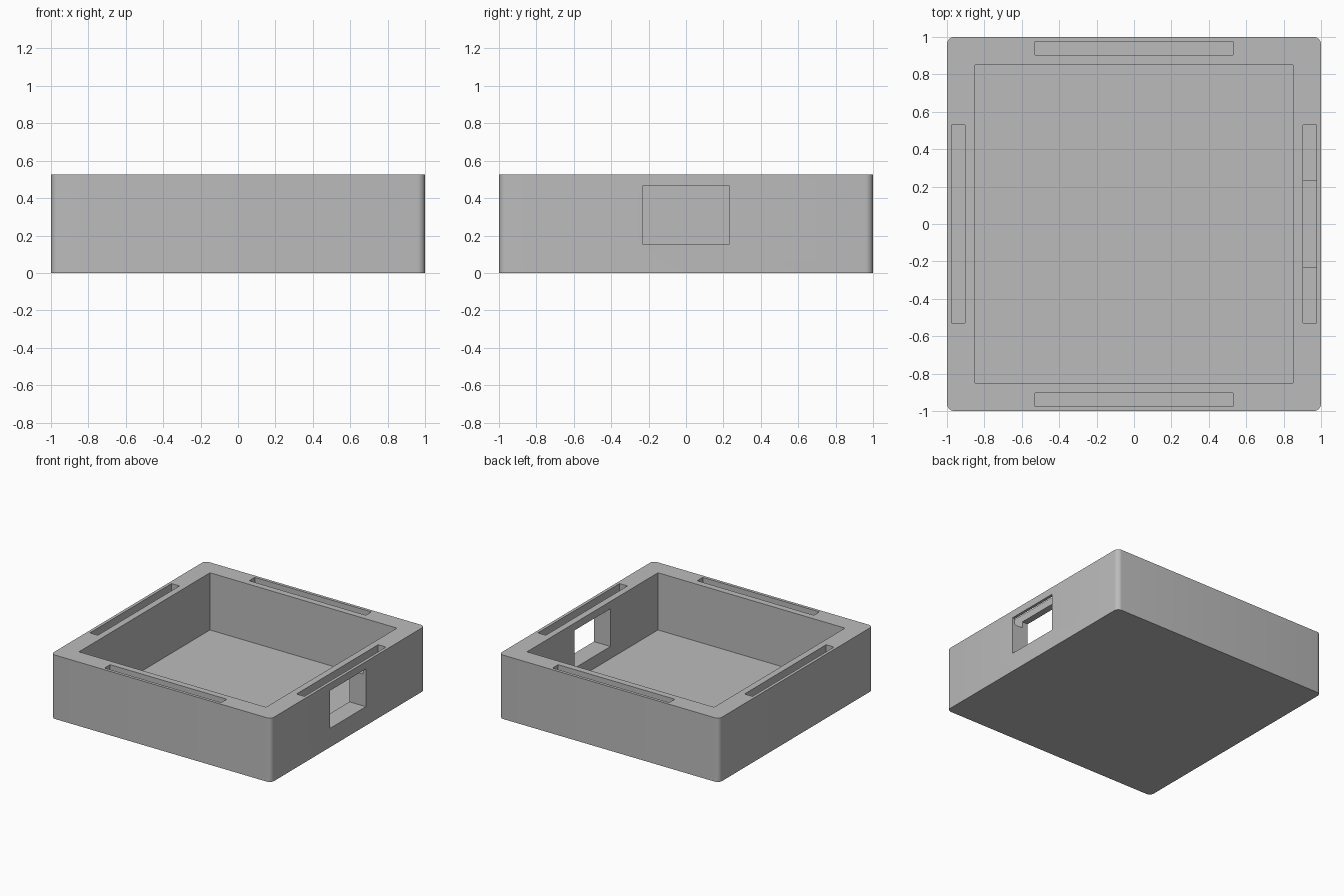
import bpy
import bmesh
from mathutils import Matrix, Vector

if "Cube" in bpy.data.objects:
    bpy.data.objects.remove(bpy.data.objects["Cube"], do_unlink=True)

HEIGHT = 0.525
CAVITY = 0.85        # half width of the inner space
FLOOR = 0.055
SLOT_HALF = 0.53
SLOT_DEPTH = 0.11
CORNER = 0.04

grey = bpy.data.materials.new("plain_grey")
grey.use_nodes = True
grey.diffuse_color = (0.5, 0.5, 0.5, 1)
grey.node_tree.nodes["Principled BSDF"].inputs["Base Color"].default_value = grey.diffuse_color


def box(name, low, high, round_corners=0):
    """Box between two corners, with optional rounded upright edges."""
    low, high = Vector(low), Vector(high)
    bm = bmesh.new()
    place = Matrix.Translation((low + high) / 2) @ Matrix.Diagonal((*(high - low), 1))
    bmesh.ops.create_cube(bm, size=1, matrix=place)
    if round_corners:
        upright = [e for e in bm.edges
                   if abs(e.verts[0].co.z - e.verts[1].co.z) > 0.1]
        bmesh.ops.bevel(bm, geom=upright, offset=round_corners, segments=6,
                        profile=0.5, affect='EDGES')
    mesh = bpy.data.meshes.new(name)
    bm.to_mesh(mesh)
    bm.free()
    mesh.materials.append(grey)
    obj = bpy.data.objects.new(name, mesh)
    bpy.context.collection.objects.link(obj)
    return obj


def cut(target, cutter):
    """Subtract the cutter from the target, then remove the cutter."""
    cutter.hide_render = True
    mod = target.modifiers.new("cut", 'BOOLEAN')
    mod.operation = 'DIFFERENCE'
    mod.solver = 'EXACT'
    mod.object = cutter
    bpy.context.view_layer.objects.active = target
    bpy.ops.object.modifier_apply(modifier=mod.name)
    bpy.data.objects.remove(cutter, do_unlink=True)


# Outer tray body with rounded upright corners
tray = box("open_tray", (-1, -1, 0), (1, 1, HEIGHT), CORNER)

# Square inner space
cut(tray, box("cavity_cutter", (-CAVITY, -CAVITY, FLOOR), (CAVITY, CAVITY, 1)))

# Window through the left wall
cut(tray, box("window_cutter", (0.8, -0.233, 0.155), (1.2, 0.233, 0.465)))

# One slot in each rim, reaching the window on the left side
bottom = HEIGHT - SLOT_DEPTH
for side in (-1, 1):
    near, far = sorted((side * 0.903, side * 0.975))
    cut(tray, box("side_slot_cutter", (near, -SLOT_HALF, bottom), (far, SLOT_HALF, 1)))
    cut(tray, box("end_slot_cutter", (-SLOT_HALF, near, bottom), (SLOT_HALF, far, 1)))

# Smooth the rounded corners, keep the rest crisp
bpy.ops.object.select_all(action='DESELECT')
tray.select_set(True)
bpy.context.view_layer.objects.active = tray
bpy.ops.object.shade_smooth_by_angle()
